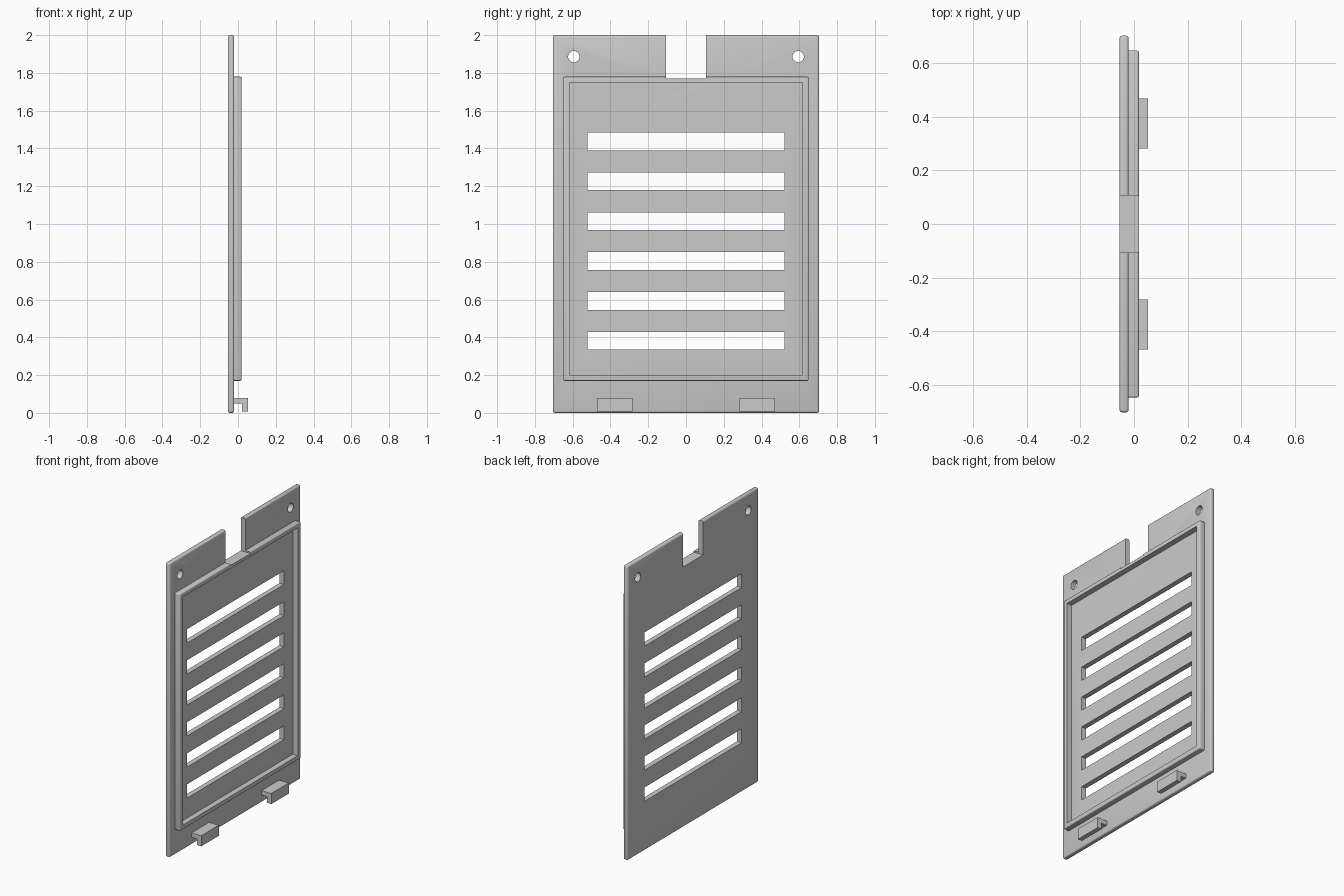
import bpy, bmesh
from mathutils import Matrix

if "Cube" in bpy.data.objects:
    bpy.data.objects.remove(bpy.data.objects["Cube"], do_unlink=True)

grey = bpy.data.materials.new("grey plastic")
grey.use_nodes = True
GREY = (0.6, 0.6, 0.6, 1)
grey.diffuse_color = GREY
grey.node_tree.nodes["Principled BSDF"].inputs["Base Color"].default_value = GREY

X_BACK, X_FACE, X_RIM, X_CLIP = -0.054, -0.02, 0.018, 0.053


def finish(name, bm):
    mesh = bpy.data.meshes.new(name)
    bm.to_mesh(mesh)
    bm.free()
    mesh.materials.append(grey)
    obj = bpy.data.objects.new(name, mesh)
    bpy.context.collection.objects.link(obj)
    return obj


def add_box(bm, x, y, z):
    """Add a box spanning the given (low, high) ranges."""
    spans = (x, y, z)
    centre = Matrix.Translation([(a + b) / 2 for a, b in spans])
    scale = Matrix.Diagonal([b - a for a, b in spans] + [1])
    bmesh.ops.create_cube(bm, size=1, matrix=centre @ scale)


def box(name, x, y, z, bevel=0):
    bm = bmesh.new()
    add_box(bm, x, y, z)
    if bevel:
        bmesh.ops.bevel(bm, geom=bm.edges[:], offset=bevel, segments=3,
                        profile=0.5, affect='EDGES')
    return finish(name, bm)


def cut(target, cutter):
    cutter.hide_render = True
    cutter.hide_viewport = True
    mod = target.modifiers.new("cut", 'BOOLEAN')
    mod.operation = 'DIFFERENCE'
    mod.solver = 'EXACT'
    mod.object = cutter


# Back plate and raised rim
plate = box("back_plate", (X_BACK, X_FACE), (-0.704, 0.704), (0, 2), 0.01)
rim = box("raised_rim", (X_FACE - 0.012, X_RIM), (-0.648, 0.648), (0.17, 1.78), 0.006)

# Recess inside the rim
recess = box("recess_cutter", (-0.2, 0.2), (-0.617, 0.617), (0.2, 1.75))
cut(rim, recess)

# Notch in the top edge, through plate and rim
notch = box("notch_cutter", (-0.2, 0.2), (-0.107, 0.107), (1.77, 2.2))
cut(plate, notch)
cut(rim, notch)

# Ventilation slots and screw holes
bm = bmesh.new()
for i in range(6):
    z = 0.335 + 0.211 * i
    add_box(bm, (-0.2, 0.2), (-0.522, 0.522), (z, z + 0.094))
for side in (-1, 1):
    bmesh.ops.create_cone(
        bm, cap_ends=True, segments=32, radius1=0.03, radius2=0.03, depth=0.4,
        matrix=Matrix.Translation((0, 0.594 * side, 1.886)) @ Matrix.Rotation(1.570796, 4, 'Y'))
cut(plate, finish("slot_and_hole_cutter", bm))

# Hooked clips, an L profile extruded along y
profile = [(X_FACE - 0.005, 0.05), (0.021, 0.05), (0.021, 0.008),
           (X_CLIP, 0.008), (X_CLIP, 0.08), (X_FACE - 0.005, 0.08)]
for name, y in (("right_clip", -0.47), ("left_clip", 0.282)):
    bm = bmesh.new()
    face = bm.faces.new([bm.verts.new((x, y, z)) for x, z in profile])
    side = bmesh.ops.extrude_face_region(bm, geom=[face])
    verts = [v for v in side["geom"] if isinstance(v, bmesh.types.BMVert)]
    bmesh.ops.translate(bm, verts=verts, vec=(0, 0.188, 0))
    bmesh.ops.recalc_face_normals(bm, faces=bm.faces)
    finish(name, bm)

# Smooth only the rounded edges
for obj in (plate, rim):
    bpy.ops.object.select_all(action='DESELECT')
    obj.select_set(True)
    bpy.context.view_layer.objects.active = obj
    bpy.ops.object.shade_smooth_by_angle(angle=0.6)
